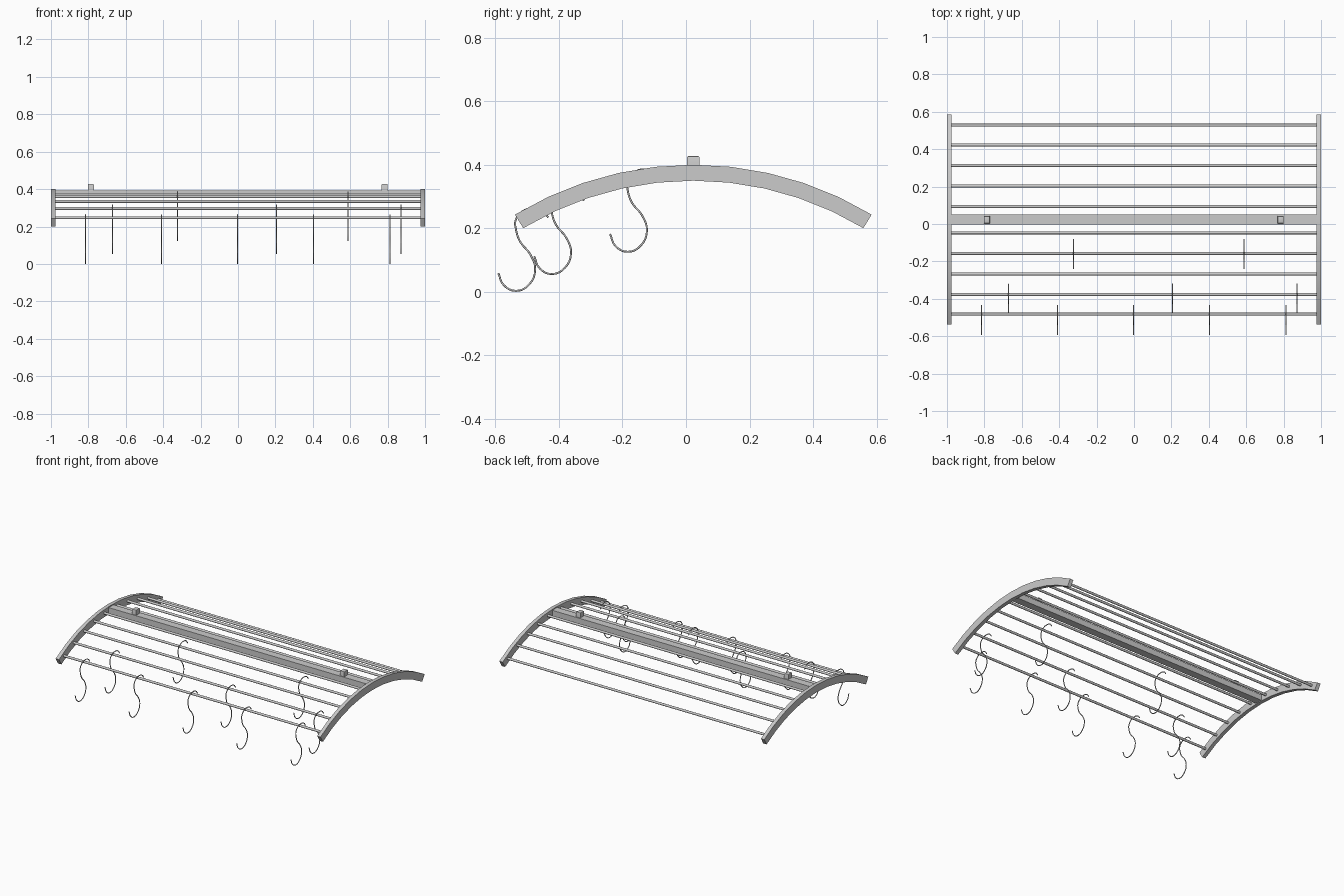
import bpy, bmesh, math
from mathutils import Matrix

if "Cube" in bpy.data.objects:
    bpy.data.objects.remove(bpy.data.objects["Cube"])

CY, CZ = 0.023, -0.684          # centre of the rack's arc
R_OUT, R_IN, R_MID = 1.084, 1.034, 1.059
HALF = math.radians(31.2)


def finish(name, bm, smooth=True):
    bmesh.ops.recalc_face_normals(bm, faces=bm.faces)
    me = bpy.data.meshes.new(name)
    bm.to_mesh(me)
    bm.free()
    ob = bpy.data.objects.new(name, me)
    bpy.context.collection.objects.link(ob)
    if smooth:
        bpy.ops.object.select_all(action='DESELECT')
        ob.select_set(True)
        bpy.context.view_layer.objects.active = ob
        bpy.ops.object.shade_smooth_by_angle(angle=math.radians(35))
    return ob


def box(name, lo, hi, bevel=0):
    bm = bmesh.new()
    bmesh.ops.create_cube(bm, size=1)
    for v in bm.verts:
        v.co = [lo[i] + (v.co[i] + 0.5) * (hi[i] - lo[i]) for i in range(3)]
    if bevel:
        top = [e for e in bm.edges if all(v.co.z > hi[2] - 1e-4 for v in e.verts)]
        bmesh.ops.bevel(bm, geom=top, offset=bevel, segments=2, affect='EDGES', profile=0.5)
    return finish(name, bm)


# arched side rails
def rail(name, x0, x1, segs=10):
    bm = bmesh.new()
    rings = []
    for i in range(segs + 1):
        a = -HALF + 2 * HALF * i / segs
        rings.append([bm.verts.new((x, CY + r * math.sin(a), CZ + r * math.cos(a)))
                      for x, r in ((x0, R_IN), (x1, R_IN), (x1, R_OUT), (x0, R_OUT))])
    for p, q in zip(rings, rings[1:]):
        for k in range(4):
            bm.faces.new((p[k], p[(k + 1) % 4], q[(k + 1) % 4], q[k]))
    bm.faces.new(rings[0])
    bm.faces.new(rings[-1])
    finish(name, bm)


rail("side_rail_left", -1.0, -0.975)
rail("side_rail_right", 0.975, 1.0)

# thin cross bars following the arc
for side in (-1, 1):
    for i, off in enumerate((0.07, 0.18, 0.29, 0.4, 0.505)):
        bm = bmesh.new()
        z = CZ + math.sqrt(R_MID ** 2 - off ** 2)
        m = Matrix.Translation((0, CY + side * off, z)) @ Matrix.Rotation(math.pi / 2, 4, 'Y')
        bmesh.ops.create_cone(bm, cap_ends=True, segments=14, radius1=0.008,
                              radius2=0.008, depth=1.96, matrix=m)
        finish(f"cross_bar_{'front' if side < 0 else 'back'}_{i + 1}", bm)

# central beam and the two hanging brackets on it
box("centre_beam", (-0.976, -0.002, 0.354), (0.976, 0.05, 0.393))
for x in (-0.787, 0.784):
    box("hanging_bracket", (x - 0.016, 0.003, 0.385), (x + 0.016, 0.043, 0.428), 0.006)

# S-shaped hooks: one path shared by three rows
PATH = [(-.082, .357), (-.098, .377), (-.13, .386), (-.165, .375), (-.185, .347),
        (-.184, .322), (-.171, .282), (-.138, .24), (-.123, .193), (-.142, .146),
        (-.183, .126), (-.222, .144), (-.239, .182)]
ROWS = [("back", 0, 0, (-.323, .588)),
        ("middle", -.239, -.07, (-.67, .206, .871)),
        ("front", -.352, -.123, (-.816, -.409, -.002, .404, .813))]

cu = bpy.data.curves.new("hook_path", 'CURVE')
cu.dimensions = '3D'
cu.bevel_depth = 0.003
cu.bevel_resolution = 2
cu.use_fill_caps = True
cu.resolution_u = 4
sp = cu.splines.new('BEZIER')
sp.bezier_points.add(len(PATH) - 1)
for bp, (y, z) in zip(sp.bezier_points, PATH):
    bp.co = (0, y, z)
    bp.handle_left_type = bp.handle_right_type = 'AUTO'
for row, dy, dz, xs in ROWS:
    for i, x in enumerate(xs):
        ob = bpy.data.objects.new(f"hook_{row}_{i + 1}", cu)
        ob.location = (x, dy, dz)
        bpy.context.collection.objects.link(ob)
